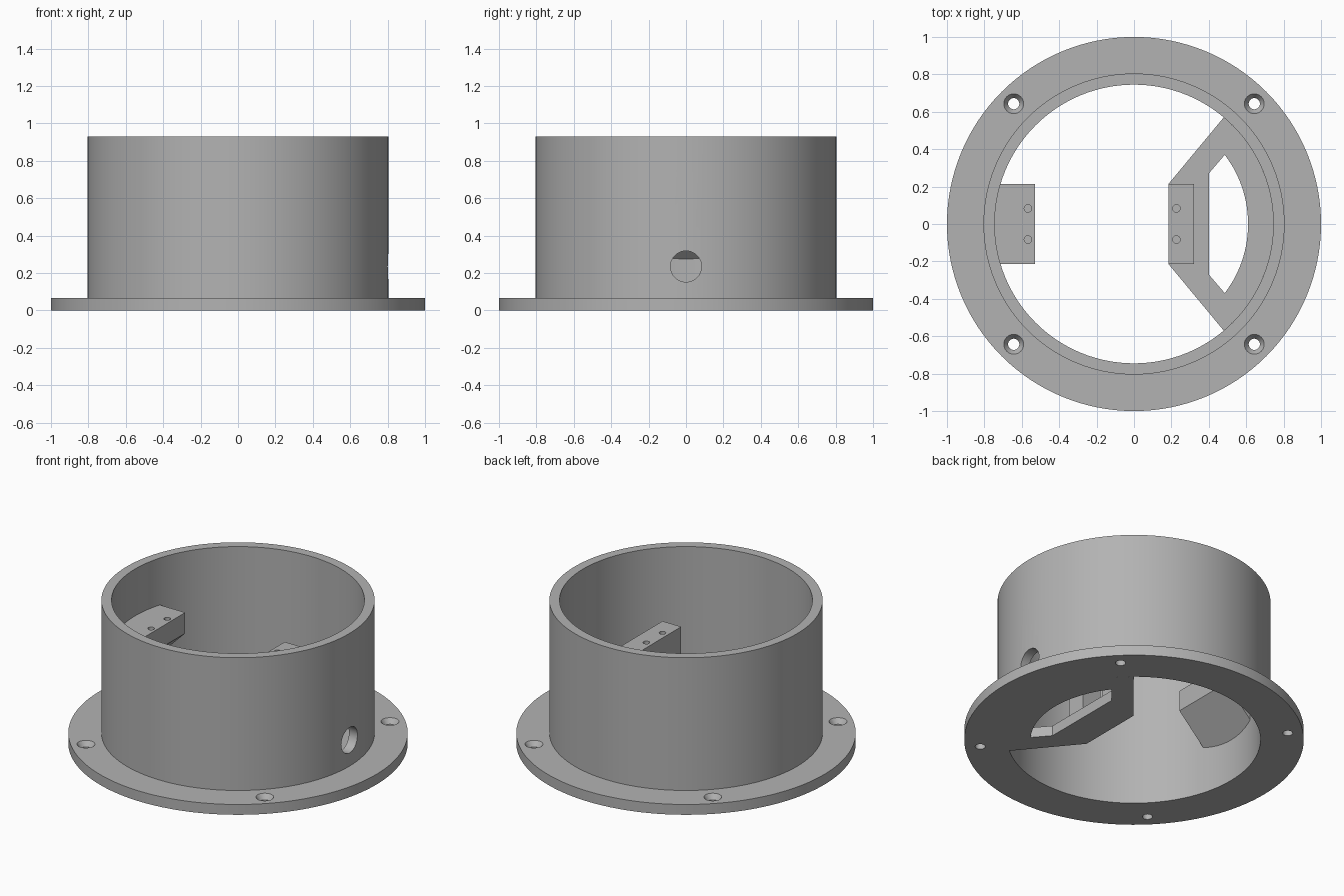
import bpy, bmesh
from math import radians, sin, cos, tau
from mathutils import Matrix, Vector

if "Cube" in bpy.data.objects:
    bpy.data.objects.remove(bpy.data.objects["Cube"])

SEGS = 128
R_IN, R_TUBE, R_FLANGE = 0.745, 0.805, 1.0
Z_FLANGE, Z_BLOCK, Z_TOP = 0.067, 0.625, 0.93

grey = bpy.data.materials.new("light grey plastic")
grey.use_nodes = True
colour = (0.45, 0.45, 0.45, 1)
grey.diffuse_color = colour
grey.node_tree.nodes["Principled BSDF"].inputs["Base Color"].default_value = colour


def make(name, bm):
    bmesh.ops.recalc_face_normals(bm, faces=bm.faces)
    mesh = bpy.data.meshes.new(name)
    bm.to_mesh(mesh)
    bm.free()
    mesh.materials.append(grey)
    obj = bpy.data.objects.new(name, mesh)
    bpy.context.collection.objects.link(obj)
    return obj


def prism(name, points, offset):
    """Extrude a closed outline of 3D points along an offset."""
    bm = bmesh.new()
    face = bm.faces.new([bm.verts.new(p) for p in points])
    new = bmesh.ops.extrude_face_region(bm, geom=[face])["geom"]
    bmesh.ops.translate(bm, vec=offset, verts=[v for v in new if isinstance(v, bmesh.types.BMVert)])
    return make(name, bm)


def revolve(name, profile, segs=SEGS, centre=(0, 0, 0)):
    """Spin a closed (radius, height) profile around z; radius 0 closes on the axis."""
    bm = bmesh.new()
    verts = [bm.verts.new((r, 0, z)) for r, z in profile]
    edges = [bm.edges.new((verts[i - 1], v)) for i, v in enumerate(verts)
             if profile[i - 1][0] + profile[i][0] > 0]
    bmesh.ops.spin(bm, geom=verts + edges, cent=(0, 0, 0), axis=(0, 0, 1),
                   angle=tau, steps=segs, use_merge=True)
    bmesh.ops.remove_doubles(bm, verts=bm.verts, dist=1e-5)
    bmesh.ops.translate(bm, vec=centre, verts=bm.verts)
    return make(name, bm)


def drum(name, radius, z0, z1, segs=SEGS, centre=(0, 0, 0)):
    return revolve(name, [(0, z0), (radius, z0), (radius, z1), (0, z1)], segs, centre)


def cut(obj, cutter, operation="DIFFERENCE"):
    """Apply a boolean and discard the cutter."""
    mod = obj.modifiers.new("cut", "BOOLEAN")
    mod.operation, mod.solver, mod.object = operation, "EXACT", cutter
    bpy.context.view_layer.update()
    done = bpy.data.meshes.new_from_object(obj.evaluated_get(bpy.context.evaluated_depsgraph_get()))
    obj.modifiers.clear()
    obj.data = done
    bpy.data.objects.remove(cutter)


def arc(radius, half_angle, z, steps):
    angles = [radians(half_angle) * (2 * i / steps - 1) for i in range(steps + 1)]
    return [(radius * cos(a), radius * sin(a), z) for a in angles]


# Tube standing on a wide flange
housing = revolve("flanged_housing", [
    (R_IN, 0), (R_FLANGE, 0), (R_FLANGE, Z_FLANGE),
    (R_TUBE, Z_FLANGE), (R_TUBE, Z_TOP), (R_IN, Z_TOP)])

# Countersunk screw holes in the flange
for x in (-0.643, 0.643):
    for y in (-0.643, 0.643):
        cut(housing, revolve("screw_cutter", [
            (0, -0.1), (0.03, -0.1), (0.03, 0.035), (0.053, Z_FLANGE),
            (0.053, 0.1), (0, 0.1)], 32, (x, y, 0)))

# Round cable hole through the left wall
cable = drum("cable_cutter", 0.083, -0.2, 0.2, 48)
cable.data.transform(Matrix.Translation((0.8, 0, 0.235)) @ Matrix.Rotation(radians(90), 4, "Y"))
cut(housing, cable)

# Floor plate joining the post to the wall, with a curved window
floor = prism("floor_plate", arc(R_IN, 49.9, 0, 36) + [(0.185, 0.215, 0), (0.185, -0.215, 0)],
              (0, 0, Z_FLANGE))
cut(floor, prism("window_cutter", arc(0.61, 37.3, -0.1, 28) + [(0.4, 0.27, -0.1), (0.4, -0.27, -0.1)],
                 (0, 0, 0.3)))


def block(name, outline, half_width):
    """Extrude an (x, z) outline evenly to both sides of y = 0."""
    return prism(name, [(x, -half_width, z) for x, z in outline], (0, 2 * half_width, 0))


# Mounting post with a cable passage
post = block("mounting_post", [(0.185, Z_FLANGE), (0.32, Z_FLANGE), (0.32, Z_BLOCK), (0.185, Z_BLOCK)], 0.215)
cut(post, block("passage_cutter", [(0.1, 0), (0.4, 0), (0.4, 0.49), (0.1, 0.49)], 0.088))

# Wall bracket with a sloped underside, fitted to the bore
bracket = block("wall_bracket", [(-0.53, Z_BLOCK), (-0.53, 0.49), (-0.76, 0.26), (-0.76, Z_BLOCK)], 0.215)
cut(bracket, drum("bore_cutter", R_IN, 0, 1), "INTERSECT")

# Blind screw holes in the tops of both mounts
for obj, x in ((post, 0.227), (bracket, -0.567)):
    for y in (-0.083, 0.083):
        cut(obj, drum("pilot_cutter", 0.02, Z_BLOCK - 0.1, Z_BLOCK + 0.1, 24, (x, y, 0)))

# Smooth the round walls, keep the edges crisp
for obj in (housing, floor, post, bracket):
    bpy.ops.object.select_all(action="DESELECT")
    obj.select_set(True)
    bpy.context.view_layer.objects.active = obj
    bpy.ops.object.shade_smooth_by_angle(angle=radians(30))
